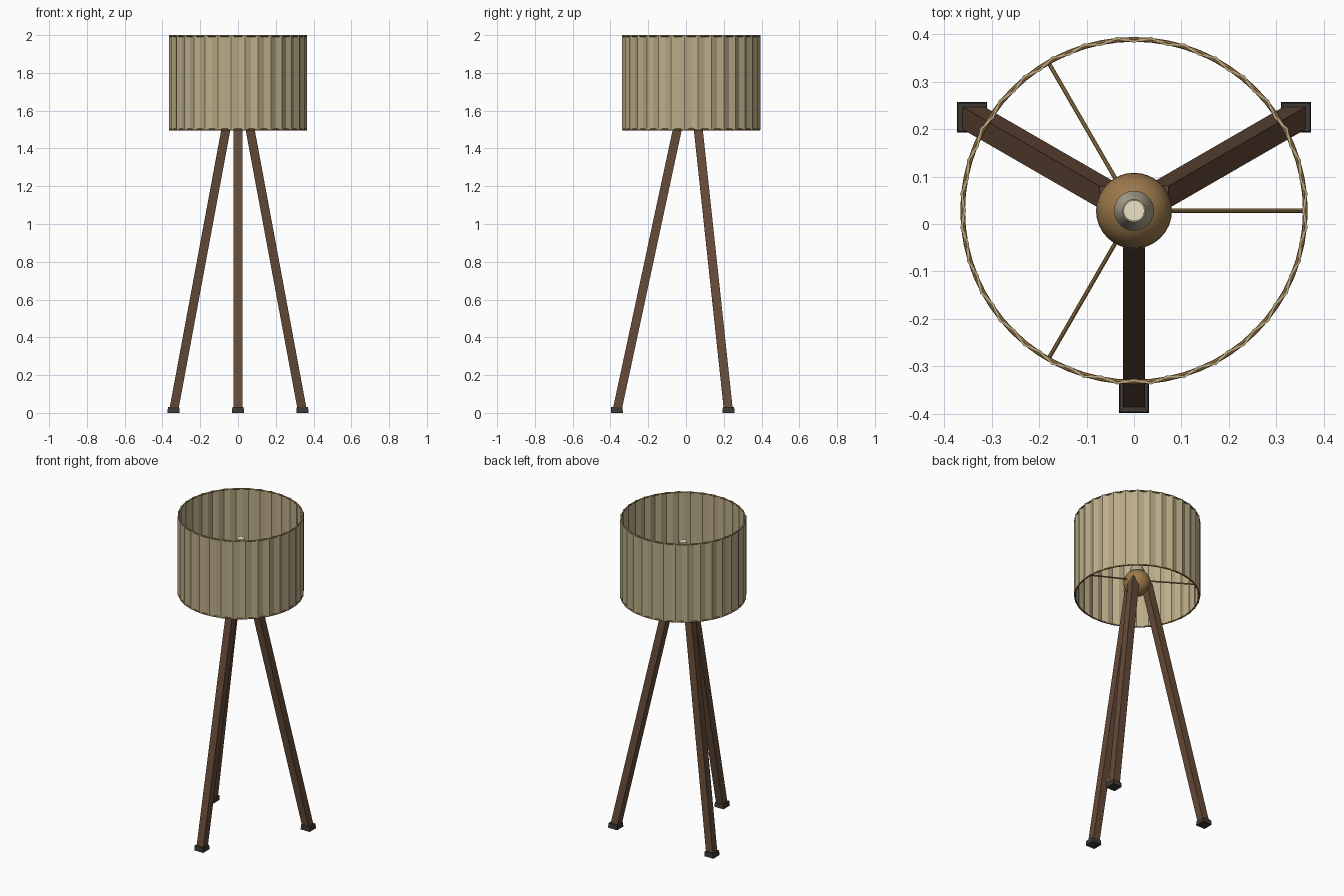
import bpy, bmesh, math
from mathutils import Vector

if "Cube" in bpy.data.objects:
    bpy.data.objects.remove(bpy.data.objects["Cube"])

CY = 0.028                       # the lamp axis sits slightly behind the origin
AXIS = Vector((0, CY, 0))


def material(name, rgb):
    m = bpy.data.materials.new(name)
    m.diffuse_color = (*rgb, 1)
    m.use_nodes = True
    m.node_tree.nodes["Principled BSDF"].inputs["Base Color"].default_value = m.diffuse_color
    return m


WOOD = material("dark wood", (0.13, 0.07, 0.04))
RUBBER = material("dark rubber", (0.045, 0.04, 0.035))
BRASS = material("aged brass", (0.33, 0.19, 0.07))
LINEN = material("linen", (0.50, 0.42, 0.25))
STEEL = material("socket metal", (0.42, 0.38, 0.28))
CREAM = material("bulb glass", (0.85, 0.77, 0.55))


def finish(name, bm, mat, smooth=False):
    bmesh.ops.recalc_face_normals(bm, faces=bm.faces)
    mesh = bpy.data.meshes.new(name)
    bm.to_mesh(mesh)
    bm.free()
    mesh.materials.append(mat)
    ob = bpy.data.objects.new(name, mesh)
    bpy.context.collection.objects.link(ob)
    if smooth:
        bpy.ops.object.select_all(action='DESELECT')
        bpy.context.view_layer.objects.active = ob
        ob.select_set(True)
        bpy.ops.object.shade_smooth_by_angle(angle=math.radians(35))
    return ob


def bar(name, a, b, radius, mat, segments, spin=0.0):
    """Straight prism from a to b, turned by the shortest rotation."""
    bm = bmesh.new()
    d = b - a
    bmesh.ops.create_cone(bm, cap_ends=True, segments=segments, radius1=radius,
                          radius2=radius, depth=d.length)
    for v in bm.verts:
        x, y, z = v.co
        v.co = (x * math.cos(spin) - y * math.sin(spin),
                x * math.sin(spin) + y * math.cos(spin), z)
    # square sections are forced to line up with the axes
    if segments == 4:
        h = radius / math.sqrt(2)
        for v in bm.verts:
            v.co.x = math.copysign(h, v.co.x)
            v.co.y = math.copysign(h, v.co.y)
    q = Vector((0, 0, 1)).rotation_difference(d)
    for v in bm.verts:
        v.co = q @ v.co + (a + b) / 2
    return finish(name, bm, mat, segments > 4)


def lathe(name, profile, mat, segments=32):
    bm = bmesh.new()
    rings = [[bm.verts.new((r * math.cos(2 * math.pi * i / segments),
                            CY + r * math.sin(2 * math.pi * i / segments), z))
              for i in range(segments)] for r, z in profile]
    for lo, hi in zip(rings, rings[1:]):
        for i in range(segments):
            j = (i + 1) % segments
            bm.faces.new((lo[i], lo[j], hi[j], hi[i]))
    bm.faces.new(rings[0])
    bm.faces.new(rings[-1])
    return finish(name, bm, mat, True)


def polar(r, deg, z):
    a = math.radians(deg)
    return AXIS + Vector((r * math.cos(a), r * math.sin(a), z))


# Tripod legs with square feet
for label, deg in (("front", 270), ("back_right", 30), ("back_left", 150)):
    bar(label + "_leg", polar(0.391, deg, 0.022), polar(0.057, deg, 1.58),
        0.0235 * math.sqrt(2), WOOD, 4, math.pi / 4 + 0.01)
    bm = bmesh.new()
    bmesh.ops.create_cube(bm, size=1)
    for v in bm.verts:
        w = 0.064 if v.co.z < 0 else 0.060
        v.co = polar(0.394, deg, 0.015) + Vector((v.co.x * w, v.co.y * w, v.co.z * 0.03))
    finish(label + "_foot", bm, RUBBER)

# Ball hub
bm = bmesh.new()
bmesh.ops.create_uvsphere(bm, u_segments=32, v_segments=16, radius=0.08)
bmesh.ops.translate(bm, verts=bm.verts, vec=(0, CY, 1.585))
finish("hub", bm, BRASS, True)

# Socket collar and bulb
lathe("socket", [(0.042, 1.64), (0.042, 1.67), (0.024, 1.71)], STEEL)
lathe("bulb", [(0.022, 1.70), (0.022, 1.85)], CREAM)

# Spokes dropping from the hub to the lower ring
for n, deg in enumerate((0, 120, 240)):
    bar(f"spoke_{n + 1}", polar(0.05, deg, 1.59), polar(0.360, deg, 1.505), 0.0045, BRASS, 8)

# Wire rings at the shade rims
for label, z in (("lower", 1.5), ("upper", 1.995)):
    bm = bmesh.new()
    n, k = 64, 8
    grid = [[bm.verts.new(polar(0.361 + 0.005 * math.cos(2 * math.pi * j / k), 360 * i / n,
                                z + 0.005 * math.sin(2 * math.pi * j / k)))
             for j in range(k)] for i in range(n)]
    for i in range(n):
        for j in range(k):
            a, b = grid[i], grid[(i + 1) % n]
            bm.faces.new((a[j], b[j], b[(j + 1) % k], a[(j + 1) % k]))
    finish(label + "_ring", bm, BRASS, True)

# Pleated shade: zigzag wall with thickness
bm = bmesh.new()
N = 64
loops = []
for off, z in ((0, 1.497), (0, 2.0), (-0.004, 2.0), (-0.004, 1.497)):
    loops.append([bm.verts.new(polar((0.368 if i % 2 else 0.358) + off, 360 * i / N, z))
                  for i in range(N)])
for k in range(4):
    a, b = loops[k], loops[(k + 1) % 4]
    for i in range(N):
        j = (i + 1) % N
        bm.faces.new((a[i], a[j], b[j], b[i]))
finish("pleated_shade", bm, LINEN)
